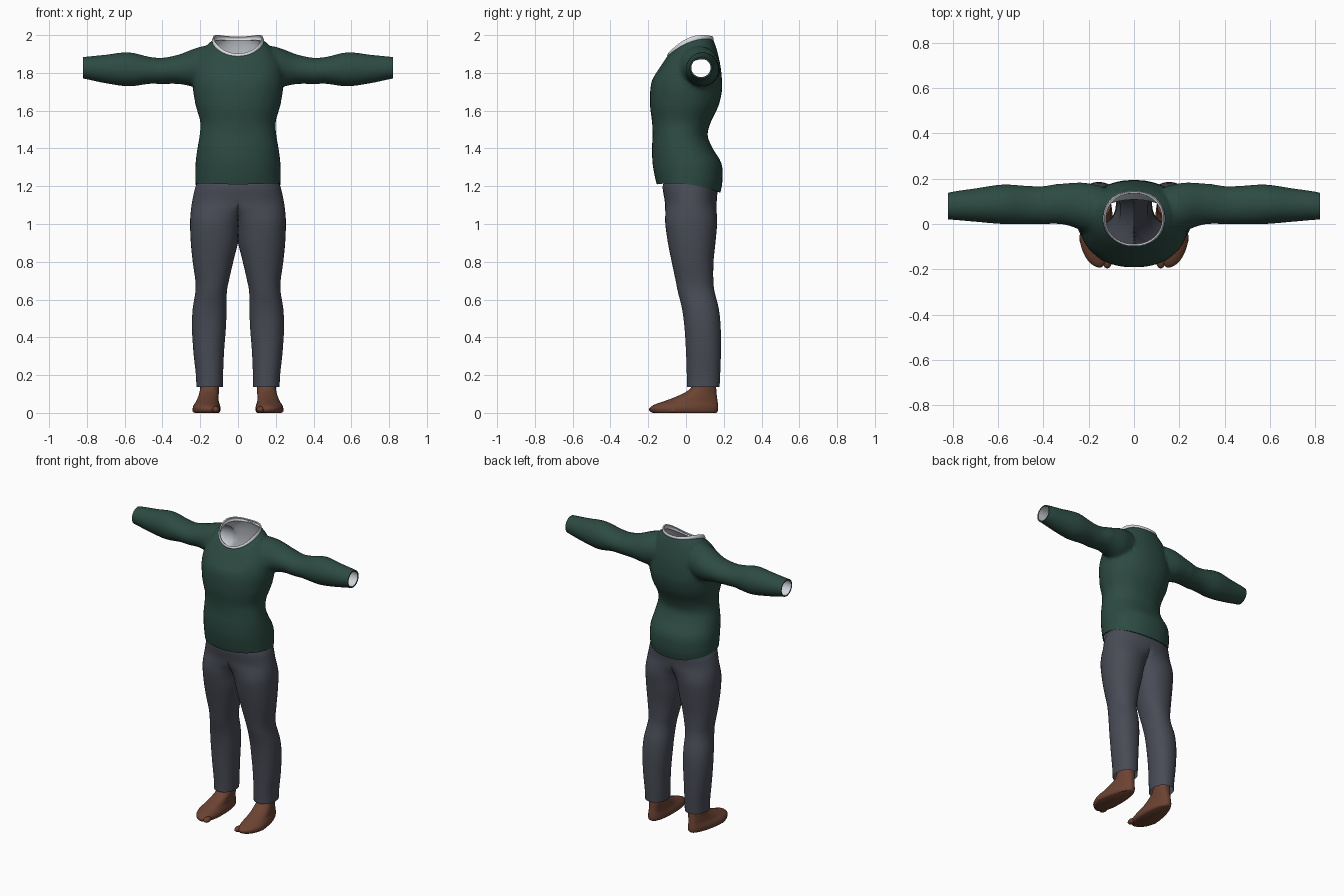
import bpy, bmesh, math

if "Cube" in bpy.data.objects:
    bpy.data.objects.remove(bpy.data.objects["Cube"])


def material(name, rgb):
    m = bpy.data.materials.new(name)
    m.diffuse_color = (*rgb, 1)
    m.use_nodes = True
    m.node_tree.nodes["Principled BSDF"].inputs["Base Color"].default_value = m.diffuse_color
    return m


GREEN = material("dark green knit", (0.026, 0.070, 0.055))
WHITE = material("white cloth", (0.68, 0.71, 0.76))
GREY = material("slate grey cloth", (0.065, 0.071, 0.092))
SKIN = material("brown skin", (0.150, 0.056, 0.032))


def spline(rows, steps):
    """Catmull-Rom interpolation through rows of section values."""
    out = []
    for i in range(len(rows) - 1):
        a, b, c, d = (rows[max(0, min(len(rows) - 1, i + k))] for k in (-1, 0, 1, 2))
        for s in range(steps):
            t = s / steps
            out.append([0.5 * (2 * q + (r - p) * t + (2 * p - 5 * q + 4 * r - w) * t * t
                               + (3 * q - p - 3 * r + w) * t ** 3)
                        for p, q, r, w in zip(a, b, c, d)])
    return out + [list(rows[-1])]


def loft(name, rows, mats, axis="z", sides=40, steps=4, power=1.0, caps=False, warp=None):
    """Loft ovals; a row is position, u0, u1, v0, v1 and optional tilt and sag."""
    bm = bmesh.new()
    rings = []
    for row in spline(rows, steps):
        t, u0, u1, v0, v1 = row[:5]
        tilt, sag = row[5:7] if len(row) > 5 else (0, 0)
        ring = []
        for k in range(sides):
            a = 2 * math.pi * (k + 0.5) / sides
            c, s = math.cos(a), math.sin(a)
            c = math.copysign(abs(c) ** power, c)
            s = math.copysign(abs(s) ** power, s)
            u, v = (u0 + u1) / 2 + c * (u1 - u0) / 2, (v0 + v1) / 2 + s * (v1 - v0) / 2
            h = t + tilt * s + sag * s * s
            p = (u, v, h) if axis == "z" else (h, u, v)
            ring.append(bm.verts.new(warp(*p) if warp else p))
        rings.append(ring)
    for r, q in zip(rings, rings[1:]):
        for k in range(sides):
            j = (k + 1) % sides
            bm.faces.new((r[k], r[j], q[j], q[k]))
    if caps:  # temporary lids use the second material
        for ring in (rings[0], rings[-1]):
            bm.faces.new(ring).material_index = 1
    bmesh.ops.recalc_face_normals(bm, faces=bm.faces)
    me = bpy.data.meshes.new(name)
    bm.to_mesh(me)
    bm.free()
    ob = bpy.data.objects.new(name, me)
    bpy.context.collection.objects.link(ob)
    for m in mats:
        me.materials.append(m)
    return ob


def activate(ob):
    bpy.ops.object.select_all(action="DESELECT")
    ob.select_set(True)
    bpy.context.view_layer.objects.active = ob


def modify(ob, kind, **settings):
    activate(ob)
    m = ob.modifiers.new(kind.title(), kind)
    for key, value in settings.items():
        setattr(m, key, value)
    bpy.ops.object.modifier_apply(modifier=m.name)


def shade(ob, angle=50):
    activate(ob)
    bpy.ops.object.shade_smooth_by_angle(angle=math.radians(angle))


# Sweater body, hem to neckline
sweater = loft("sweater", [
    (1.21, -.225, .225, -.155, .182, -.022, -.022),
    (1.25, -.226, .226, -.165, .193, -.012, -.012),
    (1.32, -.225, .225, -.177, .188, 0, 0),
    (1.40, -.215, .215, -.180, .142, 0, 0),
    (1.47, -.203, .203, -.177, .115, 0, 0),
    (1.54, -.200, .200, -.180, .132, 0, 0),
    (1.62, -.222, .222, -.190, .170, 0, 0),
    (1.70, -.240, .240, -.190, .190, 0, 0),
    (1.77, -.240, .240, -.180, .190, .005, -.005),
    (1.84, -.228, .228, -.155, .182, .018, -.018),
    (1.90, -.200, .200, -.128, .168, .030, -.025),
    (1.94, -.168, .168, -.110, .155, .038, -.030),
    (1.965, -.135, .135, -.095, .143, .043, -.030),
], (GREEN, WHITE), power=0.92, sides=48, caps=True)

# Sleeves, shoulder to cuff
sleeves = loft("sleeves", [
    (.10, -.020, .150, 1.740, 1.930),
    (.17, -.040, .175, 1.720, 1.945),
    (.22, -.035, .185, 1.720, 1.935),
    (.27, -.015, .184, 1.732, 1.915),
    (.33, .000, .178, 1.742, 1.893),
    (.40, .000, .167, 1.741, 1.880),
    (.47, .000, .168, 1.742, 1.885),
    (.58, .000, .174, 1.729, 1.909),
    (.70, .010, .157, 1.745, 1.896),
    (.78, .017, .146, 1.762, 1.888),
    (.82, .020, .138, 1.770, 1.884),
], (GREEN, WHITE), axis="x", sides=32, caps=True)
modify(sleeves, "MIRROR")
modify(sweater, "BOOLEAN", operation="UNION", object=sleeves, solver="EXACT")
bpy.data.objects.remove(sleeves)

# Open the neck, hem and cuffs, then soften the shoulder seams
bm = bmesh.new()
bm.from_mesh(sweater.data)
bmesh.ops.delete(bm, geom=[f for f in bm.faces if f.material_index == 1], context="FACES")
bmesh.ops.remove_doubles(bm, verts=bm.verts, dist=0.004)
seam = [v for v in bm.verts if .16 < abs(v.co.x) < .33 and v.co.z > 1.66 and not v.is_boundary]
for _ in range(5):
    bmesh.ops.smooth_vert(bm, verts=seam, factor=0.5, use_axis_x=True, use_axis_y=True, use_axis_z=True)
bm.to_mesh(sweater.data)
bm.free()

# White lining inside the sweater
modify(sweater, "SOLIDIFY", thickness=0.008, offset=-1, material_offset=1, material_offset_rim=0)
shade(sweater, 60)

# Collar band
collar = loft("collar", [
    (1.955, -.134, .134, -.094, .142, .043, -.030),
    (1.972, -.137, .137, -.100, .147, .044, -.036),
    (1.989, -.131, .131, -.096, .143, .045, -.042),
], (WHITE,), power=0.95, sides=48)
modify(collar, "SOLIDIFY", thickness=0.008, offset=-1)
shade(collar)

# Trousers: one leg, flattened where it meets the other, then mirrored
trousers = loft("trousers", [
    (1.22, -.214, .214, -.118, .160),
    (1.19, -.228, .228, -.124, .168),
    (1.12, -.200, .243, -.113, .163),
    (1.06, -.070, .251, -.110, .163),
    (1.00, -.020, .254, -.110, .165),
    (.90, .000, .250, -.096, .156),
    (.80, .025, .240, -.076, .146),
    (.70, .048, .226, -.055, .145),
    (.64, .059, .226, -.043, .152),
    (.55, .060, .240, -.021, .174),
    (.45, .064, .244, -.008, .184),
    (.32, .074, .236, .000, .185),
    (.20, .079, .223, .004, .181),
    (.137, .080, .221, .005, .178),
], (GREY,), power=0.92, warp=lambda x, y, z: (max(x, 0), y, z))
bm = bmesh.new()
bm.from_mesh(trousers.data)
inner = [f for f in bm.faces if all(v.co.x < 1e-5 and v.co.z > 1.07 for v in f.verts)]
bmesh.ops.delete(bm, geom=inner, context="FACES")
bm.to_mesh(trousers.data)
bm.free()
modify(trousers, "MIRROR")
shade(trousers, 60)


# Feet: wider and slanted at the toes, narrow at the heel
def foot_shape(x, y, z):
    k = max(0, min(1, (.14 - y) / .26))
    x = .150 + .018 * k + (x - .165) * (.72 + .28 * k)
    return x, y + .45 * k * max(0, x - .15), z


feet = loft("feet", [
    (.000, .098, .236, -.180, .160),
    (.008, .090, .243, -.192, .168),
    (.025, .088, .246, -.196, .171),
    (.042, .092, .242, -.175, .170),
    (.060, .098, .234, -.125, .168),
    (.080, .100, .230, -.070, .165),
    (.105, .098, .226, -.012, .162),
    (.130, .098, .224, .024, .160),
    (.165, .098, .224, .036, .158),
], (SKIN,), power=0.85, steps=3, warp=foot_shape)
bm = bmesh.new()
bm.from_mesh(feet.data)
bm.edges.ensure_lookup_table()
sole = [e for e in bm.edges if e.is_boundary and e.verts[0].co.z < .01]
bmesh.ops.holes_fill(bm, edges=sole, sides=0)
# Toes
for i in range(5):
    r = .021 if i == 0 else .015
    toe = bmesh.ops.create_uvsphere(bm, u_segments=12, v_segments=8, radius=r)["verts"]
    for v in toe:
        v.co.y *= 1.6
        v.co.z *= .85
        v.co.x += .118 + .027 * i
        v.co.y += -.163 + .012 * i + .003 * i * i
        v.co.z += r * .85
bmesh.ops.recalc_face_normals(bm, faces=bm.faces)
bm.to_mesh(feet.data)
bm.free()
modify(feet, "MIRROR")
shade(feet, 50)
